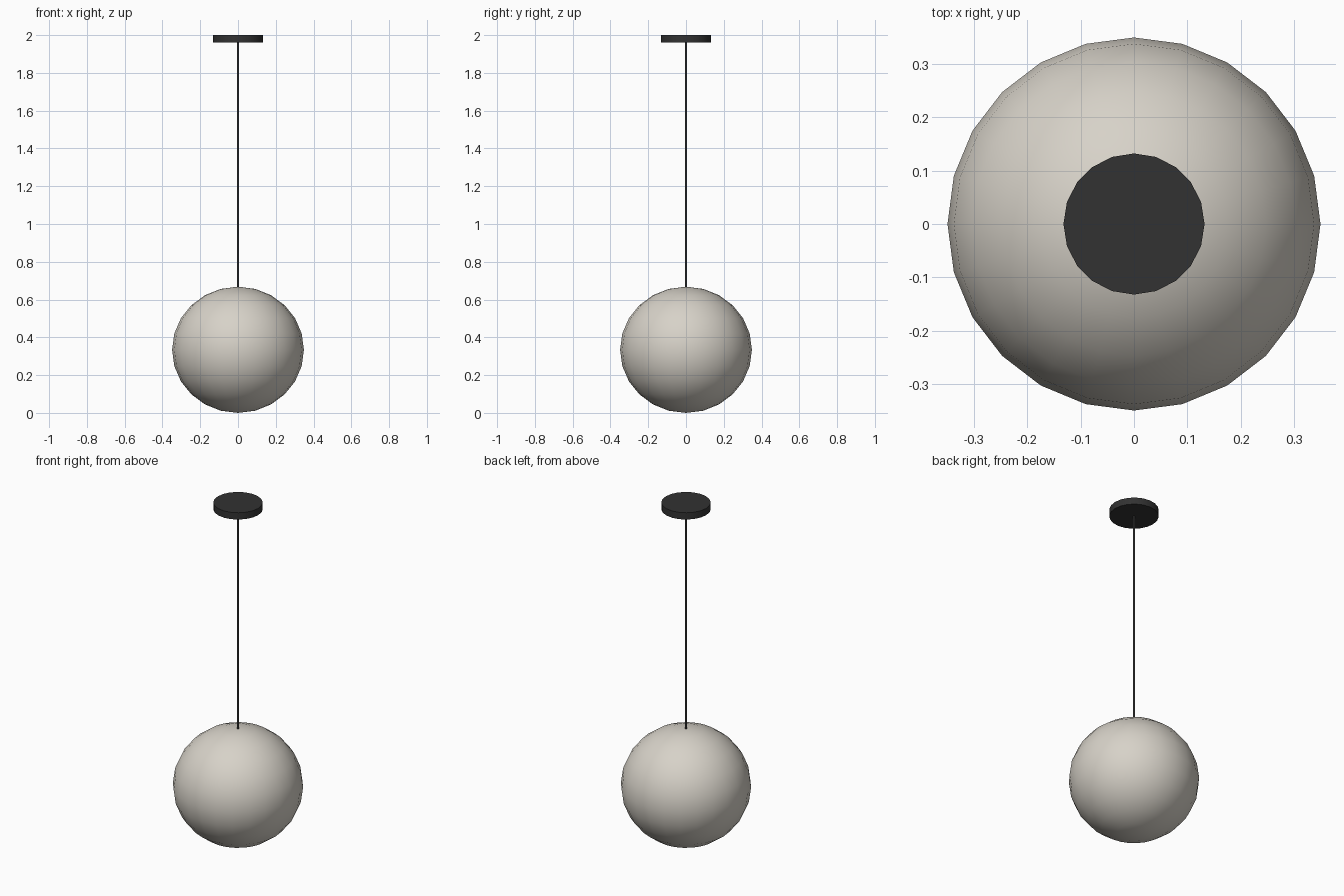
import bpy
import math

if "Cube" in bpy.data.objects:
    bpy.data.objects.remove(bpy.data.objects["Cube"])


def material(name, color):
    mat = bpy.data.materials.new(name)
    mat.diffuse_color = (*color, 1)
    mat.use_nodes = True
    mat.node_tree.nodes["Principled BSDF"].inputs["Base Color"].default_value = mat.diffuse_color
    return mat


def finish(name, mat, angle):
    obj = bpy.context.object
    obj.name = name
    obj.data.materials.append(mat)
    bpy.ops.object.transform_apply(location=False, rotation=False, scale=True)
    bpy.ops.object.shade_smooth_by_angle(angle=math.radians(angle))
    return obj


def rod(name, sides, radius, bottom, top, mat, angle):
    bpy.ops.mesh.primitive_cylinder_add(
        vertices=sides, radius=radius, depth=top - bottom,
        location=(0, 0, (bottom + top) / 2))
    return finish(name, mat, angle)


black = material("matte black", (0.032, 0.032, 0.032))
paper = material("warm white", (0.68, 0.645, 0.58))

# Slightly flattened globe shade
bpy.ops.mesh.primitive_uv_sphere_add(
    segments=24, ring_count=12, radius=1, location=(0, 0, 0.334))
bpy.context.object.scale = (0.349, 0.349, 0.334)
finish("globe_shade", paper, 40)

# Hanging cord, entering the top of the globe
rod("cord", 8, 0.006, 0.655, 1.965, black, 60)

# Ceiling canopy
rod("ceiling_canopy", 20, 0.132, 1.96, 2.0, black, 40)
